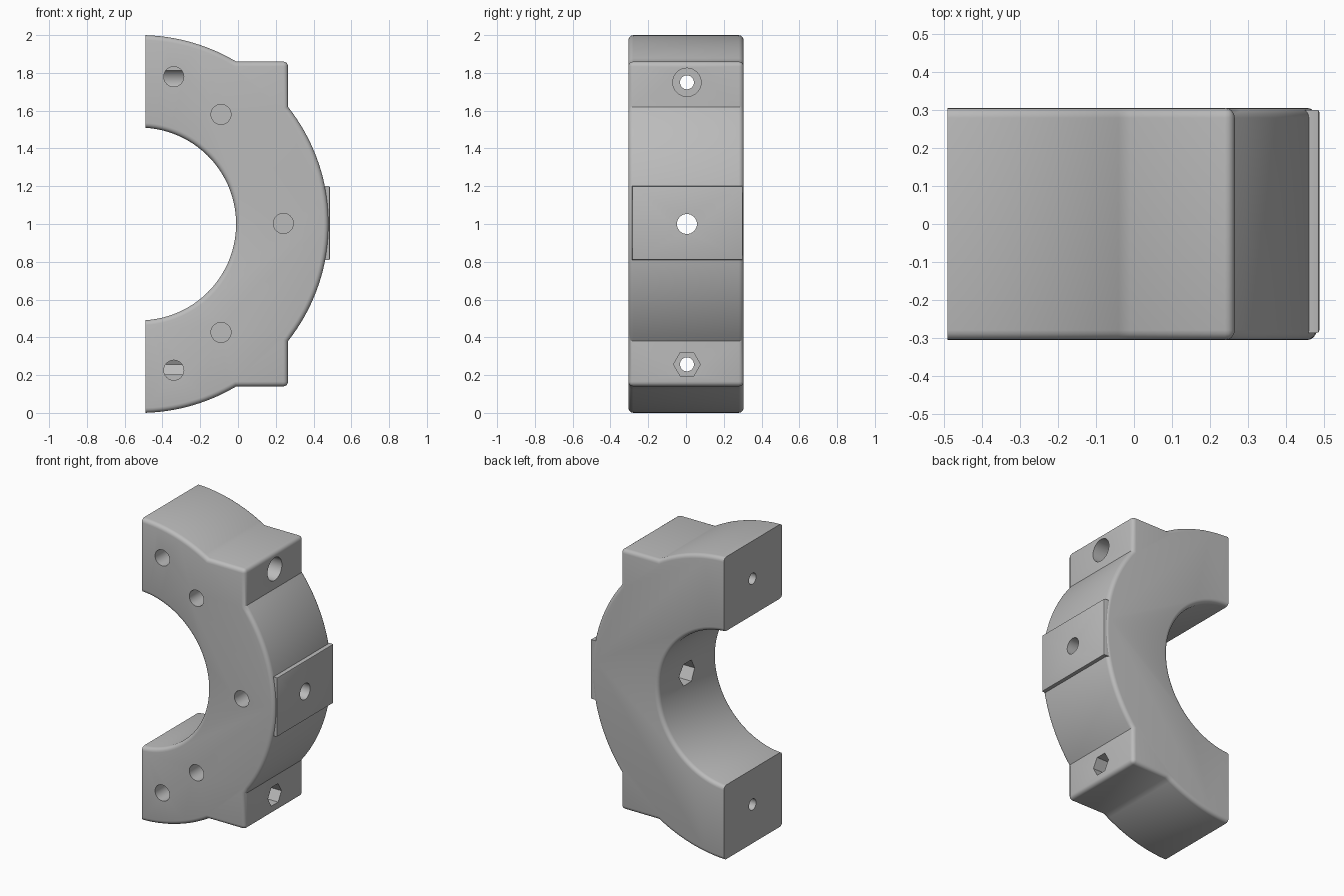
import bpy, bmesh, math
from mathutils import Matrix, Vector

if "Cube" in bpy.data.objects:
    bpy.data.objects.remove(bpy.data.objects["Cube"])

CX, CZ = -0.52, 1.0          # common centre of the bore and the outer arc
R_OUT, R_IN = 1.0, 0.51
HALF = 0.305                 # half depth in y
CUT_X = -0.49                # flat split plane
EAR_X, EAR_Z = 0.265, 0.86   # bolt ear corner (z measured from centre)

grey = bpy.data.materials.new("grey plastic")
grey.diffuse_color = (0.5, 0.5, 0.5, 1)
grey.use_nodes = True
grey.node_tree.nodes["Principled BSDF"].inputs["Base Color"].default_value = grey.diffuse_color


def make_object(name, bm):
    bmesh.ops.recalc_face_normals(bm, faces=bm.faces)
    me = bpy.data.meshes.new(name)
    bm.to_mesh(me)
    bm.free()
    me.materials.append(grey)
    ob = bpy.data.objects.new(name, me)
    bpy.context.collection.objects.link(ob)
    return ob


def arc(r, a0, a1, n):
    return [(CX + r * math.cos(a0 + (a1 - a0) * i / n),
             CZ + r * math.sin(a0 + (a1 - a0) * i / n)) for i in range(n + 1)]


def boolean(target, tool, operation):
    tool.hide_render = True
    mod = target.modifiers.new(tool.name, 'BOOLEAN')
    mod.operation, mod.object, mod.solver = operation, tool, 'EXACT'
    bpy.context.view_layer.objects.active = target
    bpy.ops.object.modifier_apply(modifier=mod.name)
    bpy.data.objects.remove(tool)


def bore(name, start, end, radius, sides=32):
    """Prism or cylinder running between two points."""
    a, b = Vector(start), Vector(end)
    bm = bmesh.new()
    # hexagons along x get their points towards +-y
    spin = Matrix.Rotation(math.pi / 2 if sides == 6 else 0, 4, 'Z')
    if abs((b - a).x) > 0:
        turn = Matrix.Rotation(math.pi / 2, 4, 'Y')
    else:
        turn = Matrix.Rotation(math.pi / 2, 4, 'X')
    bmesh.ops.create_cone(bm, cap_ends=True, segments=sides, radius1=radius,
                          radius2=radius, depth=(b - a).length,
                          matrix=Matrix.Translation((a + b) / 2) @ turn)
    if sides == 6:
        ys = max(v.co.y for v in bm.verts) - a.y
        if ys < radius * 0.95:
            mid = Matrix.Translation((a + b) / 2)
            bmesh.ops.transform(bm, verts=bm.verts, matrix=mid @ turn @ spin
                                @ turn.inverted() @ mid.inverted())
    return make_object(name, bm)


# Half-ring profile with two bolt ears, drawn a little past the split plane
ear_in = math.asin(EAR_Z / R_OUT)
ear_out = math.acos((EAR_X - CX) / R_OUT)
over = math.radians(96)
profile = arc(R_OUT, -over, -ear_in, 18) + [(EAR_X, CZ - EAR_Z)]
profile += arc(R_OUT, -ear_out, ear_out, 36) + [(EAR_X, CZ + EAR_Z)]
profile += arc(R_OUT, ear_in, over, 18) + arc(R_IN, over, -over, 64)

bm = bmesh.new()
face = bm.faces.new([bm.verts.new((x, -HALF, z)) for x, z in profile])
ext = bmesh.ops.extrude_face_region(bm, geom=[face])
bmesh.ops.translate(bm, vec=(0, 2 * HALF, 0),
                    verts=[g for g in ext["geom"] if isinstance(g, bmesh.types.BMVert)])
bmesh.ops.recalc_face_normals(bm, faces=bm.faces)

# Rounded rims and ear corners
rims = []
for e in bm.edges:
    p, q = e.verts[0].co, e.verts[1].co
    ear_corner = all(abs(c.x - EAR_X) < 1e-4 and abs(abs(c.z - CZ) - EAR_Z) < 1e-4
                     for c in (p, q))
    if abs(p.y - q.y) < 1e-5 or ear_corner:
        rims.append(e)
bmesh.ops.bevel(bm, geom=rims, offset=0.026, offset_type='OFFSET', segments=4,
                profile=0.5, affect='EDGES', clamp_overlap=False)

# Flat split face
cut = bmesh.ops.bisect_plane(bm, geom=bm.verts[:] + bm.edges[:] + bm.faces[:],
                             plane_co=(CUT_X, 0, 0), plane_no=(-1, 0, 0), clear_outer=True)
bmesh.ops.holes_fill(bm, edges=[g for g in cut["geom_cut"]
                                if isinstance(g, bmesh.types.BMEdge)], sides=0)
clamp = make_object("clamp_half", bm)

# Flat pad on the outer middle
bm = bmesh.new()
bmesh.ops.create_cube(bm, size=1, matrix=Matrix.Translation((0.4335, 0.007, 1.005))
                      @ Matrix.Diagonal((0.107, 0.586, 0.39, 1)))
bmesh.ops.bevel(bm, geom=[e for e in bm.edges
                          if all(v.co.x > 0.45 for v in e.verts)],
                offset=0.006, segments=2, profile=0.5, affect='EDGES')
boolean(clamp, make_object("pad", bm), 'UNION')

# Bolt holes through both ears: round counterbore on top, nut pocket below
Y = 0.005
for z, r, sides in ((1.75, 0.075, 32), (0.257, 0.071, 6)):
    boolean(clamp, bore("bolt_hole", (-0.6, Y, z), (0.4, Y, z), 0.037), 'DIFFERENCE')
    boolean(clamp, bore("bolt_pocket", (-0.40, Y, z), (0.4, Y, z), r, sides), 'DIFFERENCE')

# Middle hole with a nut pocket on the bore side
boolean(clamp, bore("middle_hole", (-0.2, Y, 1), (0.6, Y, 1), 0.053), 'DIFFERENCE')
boolean(clamp, bore("middle_pocket", (-0.2, Y, 1), (0.12, Y, 1), 0.082, 6), 'DIFFERENCE')

# Blind holes in the front face
for x, dz, floor in ((-0.34, 0.777, -0.035), (-0.09, 0.577, -0.1), (0.24, 0, -0.1)):
    for s in ((1, -1) if dz else (1,)):
        z = 1.003 + s * dz
        boolean(clamp, bore("front_hole", (x, -0.4, z), (x, floor, z), 0.053), 'DIFFERENCE')

bpy.ops.object.select_all(action='DESELECT')
clamp.select_set(True)
bpy.context.view_layer.objects.active = clamp
bpy.ops.object.shade_smooth_by_angle(angle=math.radians(30))
